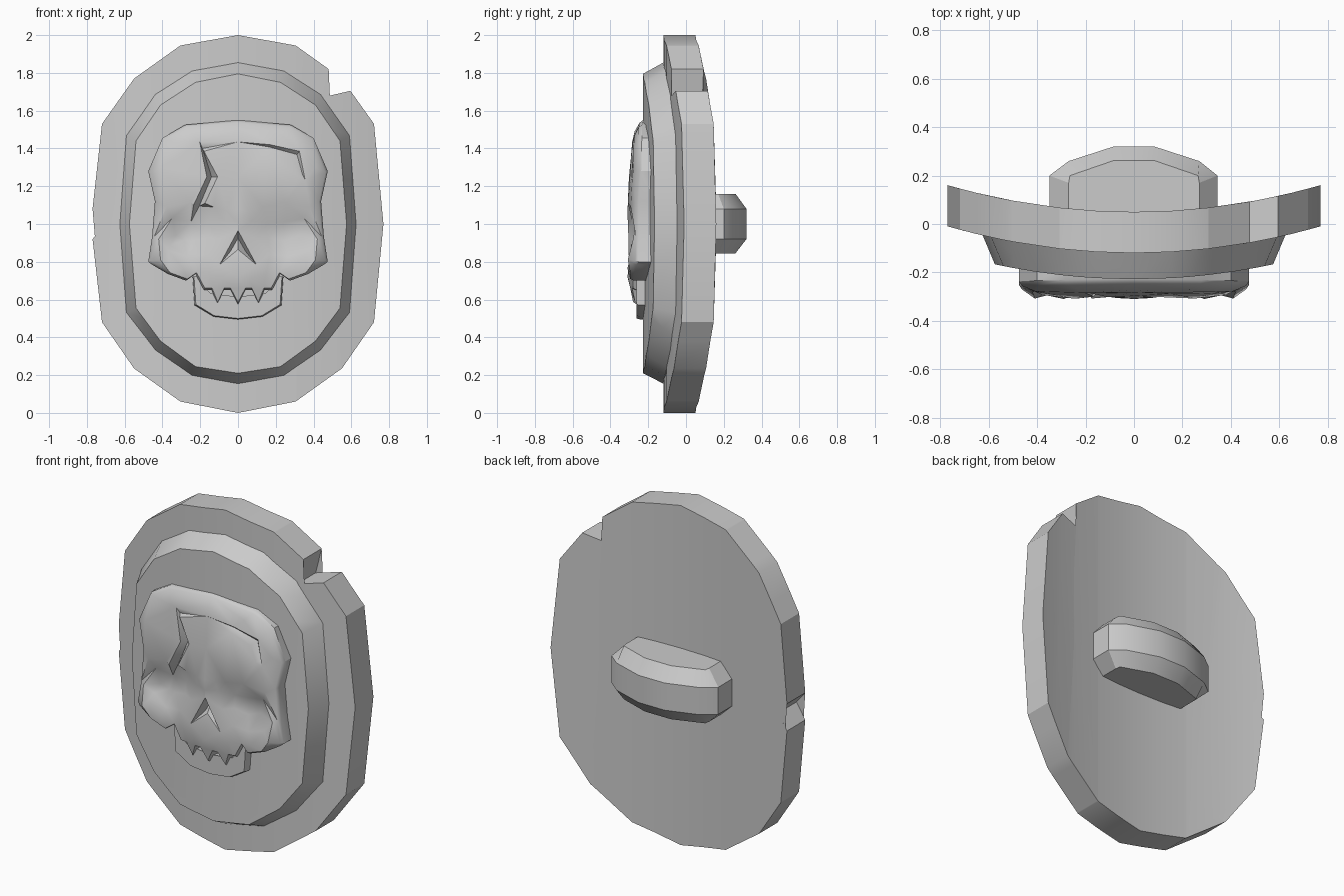
import bpy, bmesh, math
from mathutils import Vector
from mathutils.geometry import delaunay_2d_cdt

if "Cube" in bpy.data.objects:
    bpy.data.objects.remove(bpy.data.objects["Cube"])


def finish(name, bm, angle=28):
    bmesh.ops.recalc_face_normals(bm, faces=bm.faces[:])
    me = bpy.data.meshes.new(name)
    bm.to_mesh(me)
    bm.free()
    ob = bpy.data.objects.new(name, me)
    bpy.context.collection.objects.link(ob)
    bpy.ops.object.select_all(action='DESELECT')
    ob.select_set(True)
    bpy.context.view_layer.objects.active = ob
    bpy.ops.object.shade_smooth_by_angle(angle=math.radians(angle))
    return ob


def mirror(half):
    """Close a right-hand outline that starts at the top and ends at the bottom."""
    return half + [(-p[0],) + tuple(p[1:]) for p in reversed(half) if abs(p[0]) > 1e-6]


def loft(rings):
    bm = bmesh.new()
    rows = [[bm.verts.new(p) for p in r] for r in rings]
    n = len(rows[0])
    for a, b in zip(rows, rows[1:]):
        for i in range(n):
            j = (i + 1) % n
            bm.faces.new((a[i], a[j], b[j], b[i]))
    bm.faces.new(rows[0])
    bm.faces.new(rows[-1])
    return bm


def bent_plate(name, front, back, yf, yb):
    """Slab between two outlines, bent back toward its left and right edges."""
    bm = loft([[(x, yf, z) for x, z in front], [(x, yb, z) for x, z in back]])
    bmesh.ops.triangulate(bm, faces=bm.faces[:])
    for x in (-.65, -.5, -.31, -.155, 0, .155, .31, .5, .65):
        bmesh.ops.bisect_plane(bm, geom=bm.verts[:] + bm.edges[:] + bm.faces[:],
                               plane_co=(x, 0, 0), plane_no=(1, 0, 0), dist=1e-5)
    for v in bm.verts:
        v.co.y += .186 * v.co.x ** 2
    return finish(name, bm)


# shield plate with two battle notches
rim = [(0, 2), (.305, 1.945), (.48, 1.82), (.445, 1.67), (.595, 1.705), (.72, 1.53),
       (.77, 1), (.72, .48), (.55, .235), (.305, .06), (0, 0), (-.305, .06),
       (-.55, .235), (-.72, .48), (-.77, .92), (-.70, 1), (-.77, 1.08),
       (-.72, 1.53), (-.55, 1.77), (-.305, 1.945)]
bent_plate("shield_plate", rim, rim, -.12, .05)

# raised bevelled panel
outer = [(0, 1.86), (.245, 1.815), (.44, 1.69), (.595, 1.47), (.63, 1),
         (.595, .53), (.44, .33), (.245, .195), (0, .15)]
inner = [(0, 1.795), (.225, 1.75), (.41, 1.63), (.54, 1.44), (.575, 1),
         (.54, .555), (.41, .38), (.225, .245), (0, .21)]
bent_plate("raised_panel", mirror(inner), mirror(outer), -.228, -.11)

# hand grip on the back
big = [(-.35, .02), (-.35, .2), (-.27, .26), (-.085, .32),
       (.085, .32), (.27, .26), (.345, .2), (.345, .02)]
small = [(-.27, .02), (-.27, .17), (-.265, .2), (-.085, .262),
         (.085, .262), (.265, .2), (.27, .17), (.27, .02)]
levels = ((.845, small), (.92, big), (1.08, big), (1.16, small))
finish("back_grip", loft([[(x, y, z) for x, y in s] for z, s in levels]))

# lower jaw
jaw = [(0, .61), (.15, .63), (.19, .67), (.2, .73), (.24, .72), (.23, .57), (.13, .51), (0, .495)]
jaw_ring = mirror(jaw)
finish("lower_jaw", loft([[(x * .97, -.262, .01 + z * .99) for x, z in jaw_ring],
                          [(x, -.245, z) for x, z in jaw_ring],
                          [(x, -.18, z) for x, z in jaw_ring]]))

# skull: outline and relief points as (x, z, height toward the front)
outline = mirror([
    (0, 1.55, .245), (.28, 1.525, .25), (.40, 1.455, .252), (.475, 1.28, .255),
    (.44, 1.12, .265), (.455, .93, .265), (.475, .80, .27), (.455, .785, .28),
    (.37, .735, .295), (.275, .70, .295), (.225, .735, .28), (.18, .65, .28),
    (.14, .65, .285), (.11, .575, .27), (.075, .65, .295), (.04, .65, .295), (0, .575, .28)])
outline.reverse()
S, MID = .975, 1.05
pts = [(x * S, MID + (z - MID) * S, h) for x, z, h in outline]
n = len(pts)
edges = []

half_relief = [
    (.23, 1.47, .272), (.41, 1.30, .278),                         # forehead
    (.06, 1.07, .298), (.13, 1.09, .303), (.25, 1.115, .308), (.38, 1.09, .293),  # brow
    (.07, 1.015, .285), (.16, 1.005, .255), (.25, 1.01, .248), (.35, 1.03, .262),  # under brow
    (.16, .93, .262), (.24, .91, .247), (.33, .94, .25),          # eye socket
    (.10, .92, .292), (.17, .84, .29), (.27, .83, .283), (.37, .86, .288),
    (.42, .92, .28), (.41, .81, .308), (.29, .765, .31),          # cheekbone
    (.15, .74, .295), (.07, .71, .306)]                           # upper jaw
for x, z, h in half_relief:
    pts += [(x, z, h), (-x, z, h)]
pts += [(0, 1.49, .272), (0, 1.25, .298), (0, 1.075, .31), (0, 1.01, .308), (0, .72, .31)]


def line(points, closed=False):
    k = len(pts)
    pts.extend(points)
    edges.extend((k + i, k + i + 1) for i in range(len(points) - 1))
    if closed:
        edges.append((k + len(points) - 1, k))


# nose hole
line([(0, .965, .306), (.097, .785, .302), (0, .865, .285), (-.097, .785, .302)], True)
line([(-.04, .855, .25), (0, .925, .245), (.04, .855, .25)])
# brow crack
line([(-.203, 1.435, .285), (-.165, 1.25, .30), (-.235, 1.10, .308)])
line([(-.188, 1.40, .27), (-.14, 1.25, .262), (-.205, 1.095, .262)])
line([(-.18, 1.385, .286), (-.108, 1.25, .302), (-.175, 1.11, .308)])
# forehead cut on the other side
line([(0, 1.435, .283), (.17, 1.42, .284), (.325, 1.385, .28), (.355, 1.235, .285)])
line([(.165, 1.408, .268), (.312, 1.368, .262), (.342, 1.26, .274)])
line([(.15, 1.385, .288), (.285, 1.34, .286), (.32, 1.25, .288)])
# cheek scratch
line([(-.36, .885, .268), (-.285, .915, .235)])

vs, _, fs, orig, _, _ = delaunay_2d_cdt(
    [Vector(p[:2]) for p in pts], edges, [list(range(n))], 1, 1e-5)
bm = bmesh.new()
bv = []
for v, o in zip(vs, orig):
    i = o[0] if o else min(range(len(pts)), key=lambda k: (Vector(pts[k][:2]) - v).length)
    bv.append(bm.verts.new((v.x, -pts[i][2], v.y)))
for f in fs:
    bm.faces.new([bv[i] for i in f])
for v in [v for v in bm.verts if not v.link_faces]:
    bm.verts.remove(v)

# skull side walls: a short bevel, then straight back into the panel
for grow, back in ((1 / S, None), (1, -.17)):
    rim_edges = [e for e in bm.edges if e.is_boundary]
    new = bmesh.ops.extrude_edge_only(bm, edges=rim_edges)["geom"]
    for v in (g for g in new if isinstance(g, bmesh.types.BMVert)):
        v.co.x *= grow
        v.co.z = MID + (v.co.z - MID) * grow
        v.co.y = v.co.y + .018 if back is None else back
bmesh.ops.holes_fill(bm, edges=[e for e in bm.edges if e.is_boundary], sides=0)
finish("skull_relief", bm, 35)
